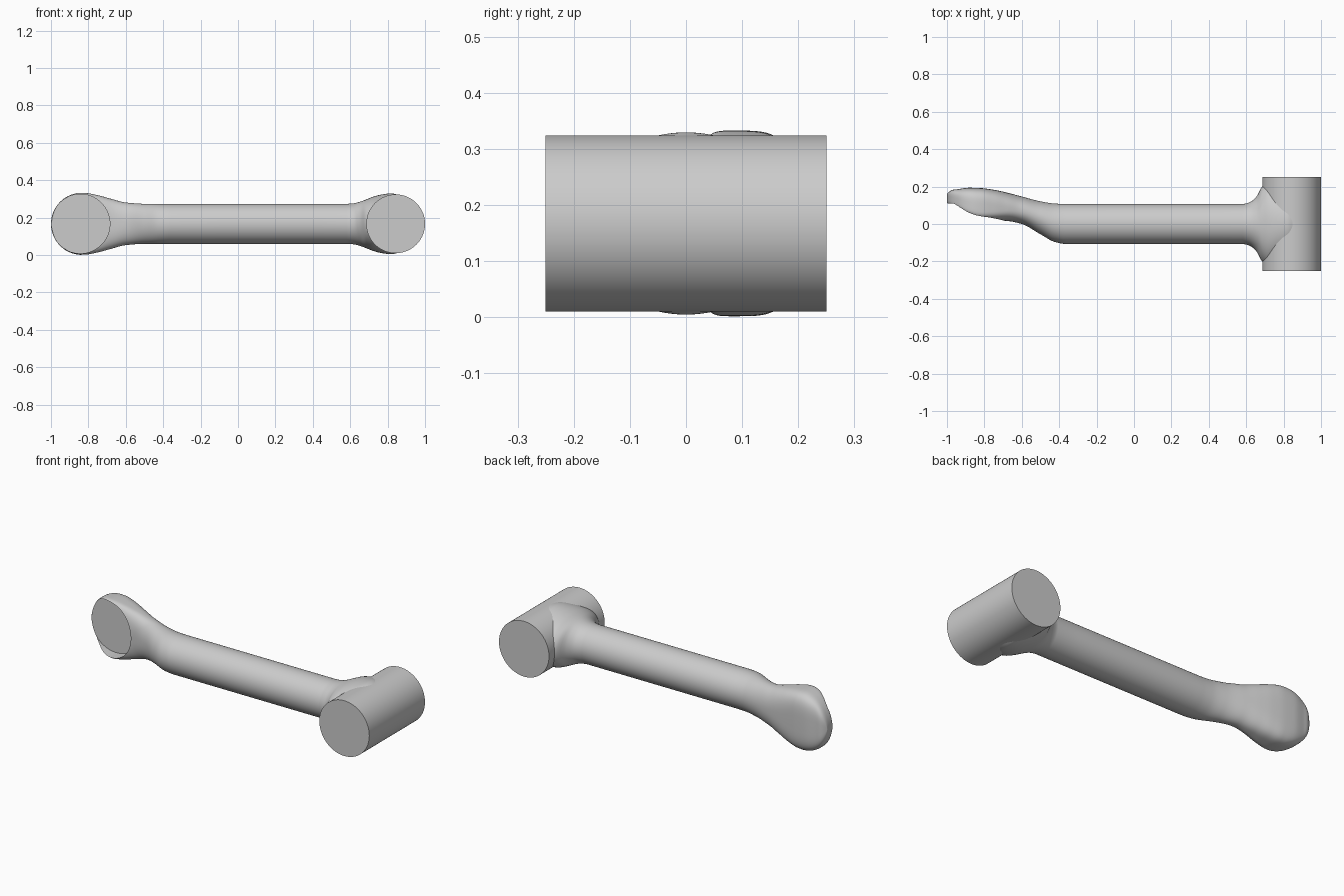
import bpy, bmesh, math

if "Cube" in bpy.data.objects:
    bpy.data.objects.remove(bpy.data.objects["Cube"])

ZC = 0.167          # height of the centre line
SEG = 96            # points around each section

# Arm stations: x, front y, back y, y of greatest height, half height, roundness exponent
STATIONS = [
    (-0.95, 0.085, 0.185, 0.12, 0.166, 4.0),
    (-0.88, 0.040, 0.194, 0.09, 0.166, 4.0),
    (-0.82, 0.022, 0.192, 0.08, 0.165, 4.0),
    (-0.75, 0.018, 0.183, 0.08, 0.153, 3.4),
    (-0.68, 0.016, 0.168, 0.08, 0.134, 2.7),
    (-0.60, 0.000, 0.147, 0.07, 0.114, 2.2),
    (-0.50, -0.055, 0.121, 0.035, 0.107, 2.0),
    (-0.42, -0.097, 0.109, 0.006, 0.107, 2.0),
    (-0.36, -0.107, 0.107, 0.0, 0.107, 2.0),
    (0.58, -0.107, 0.107, 0.0, 0.107, 2.0),
    (0.62, -0.117, 0.117, 0.0, 0.110, 2.0),
    (0.655, -0.147, 0.147, 0.0, 0.119, 2.0),
    (0.685, -0.200, 0.200, 0.0, 0.130, 2.0),
    (0.72, -0.225, 0.225, 0.0, 0.144, 2.0),
    (0.77, -0.210, 0.210, 0.0, 0.157, 2.0),
    (0.82, -0.190, 0.190, 0.0, 0.1625, 2.0),
    (0.87, -0.150, 0.150, 0.0, 0.153, 2.0),
]


def slope(i, k):
    """Monotone tangent of column k at station i."""
    if i == 0 or i == len(STATIONS) - 1:
        return 0.0 if k == 5 or k == 4 else slope_between(max(i - 1, 0), k)
    a, b = slope_between(i - 1, k), slope_between(i, k)
    return 0.0 if a * b <= 0 else 2 * a * b / (a + b)


def slope_between(i, k):
    p, q = STATIONS[i], STATIONS[i + 1]
    return (q[k] - p[k]) / (q[0] - p[0])


def sample(x):
    """Smoothly interpolate the stations at x."""
    i = 0
    while i < len(STATIONS) - 2 and x > STATIONS[i + 1][0]:
        i += 1
    p, q = STATIONS[i], STATIONS[i + 1]
    d = q[0] - p[0]
    t = min(max((x - p[0]) / d, 0), 1)
    h00, h10 = 2*t**3 - 3*t*t + 1, t**3 - 2*t*t + t
    h01, h11 = 3*t*t - 2*t**3, t**3 - t*t
    return [h00*p[k] + h10*d*slope(i, k) + h01*q[k] + h11*d*slope(i + 1, k)
            for k in range(1, 6)]


def section(x):
    yf, yb, yc, h, n = sample(x)
    cx, r = -0.834, 0.166
    if x < cx:                      # round nose of the left pad
        u = min(1.0, (cx - x) / r)
        h = r * math.sqrt(max(1 - u * u, 0.0004))
        if x < -0.95:               # roll the rim over to the tip
            t = (-0.95 - x) / 0.05
            yf, yb, yc = 0.085 + 0.027*t, 0.185 - 0.025*t**2.5, 0.12 + 0.015*t
    pts = []
    for j in range(SEG):
        a = 2 * math.pi * j / SEG
        c, s = math.cos(a), math.sin(a)
        depth = (yb - yc) if c > 0 else (yc - yf)
        y = yc + math.copysign(abs(c) ** (2 / n), c) * depth
        z = ZC + math.copysign(abs(s) ** (2 / n), s) * h
        pts.append((x, y, z))
    return pts


def cylinder(name, x, y0, y1, r):
    bpy.ops.mesh.primitive_cylinder_add(
        vertices=128, radius=r, depth=y1 - y0,
        location=(x, (y0 + y1) / 2, ZC), rotation=(math.pi / 2, 0, 0))
    ob = bpy.context.object
    ob.name = name
    return ob


def smooth(ob):
    bpy.ops.object.select_all(action='DESELECT')
    ob.select_set(True)
    bpy.context.view_layer.objects.active = ob
    bpy.ops.object.shade_smooth_by_angle(angle=math.radians(35))


# Arm: one loft from the offset pad, along the rod, to the flare
xs = [-0.834 - 0.166 * math.cos(math.pi / 2 * i / 20) for i in range(20)]
xs += [-0.834 + 0.474 * i / 36 for i in range(37)]
xs += [-0.1, 0.2, 0.45] + [0.58 + 0.29 * i / 36 for i in range(37)]
bm = bmesh.new()
rings = [[bm.verts.new(p) for p in section(x)] for x in xs]
for a, b in zip(rings, rings[1:]):
    for j in range(SEG):
        k = (j + 1) % SEG
        bm.faces.new((a[j], a[k], b[k], b[j]))
bm.faces.new(rings[0])
bm.faces.new(rings[-1])
bmesh.ops.recalc_face_normals(bm, faces=bm.faces[:])
mesh = bpy.data.meshes.new("arm")
bm.to_mesh(mesh)
bm.free()
arm = bpy.data.objects.new("arm", mesh)
bpy.context.collection.objects.link(arm)

# Round flat-bottomed recess in the front of the pad
cutter = cylinder("recess_cutter", -0.843, -0.3, 0.11, 0.158)
cutter.hide_render = True
mod = arm.modifiers.new("recess", 'BOOLEAN')
mod.operation = 'DIFFERENCE'
mod.solver = 'EXACT'
mod.object = cutter
bpy.context.view_layer.objects.active = arm
bpy.ops.object.modifier_apply(modifier=mod.name)
bpy.data.objects.remove(cutter)
smooth(arm)

# Cross cylinder at the right end
smooth(cylinder("cross_cylinder", 0.843, -0.25, 0.25, 0.157))
